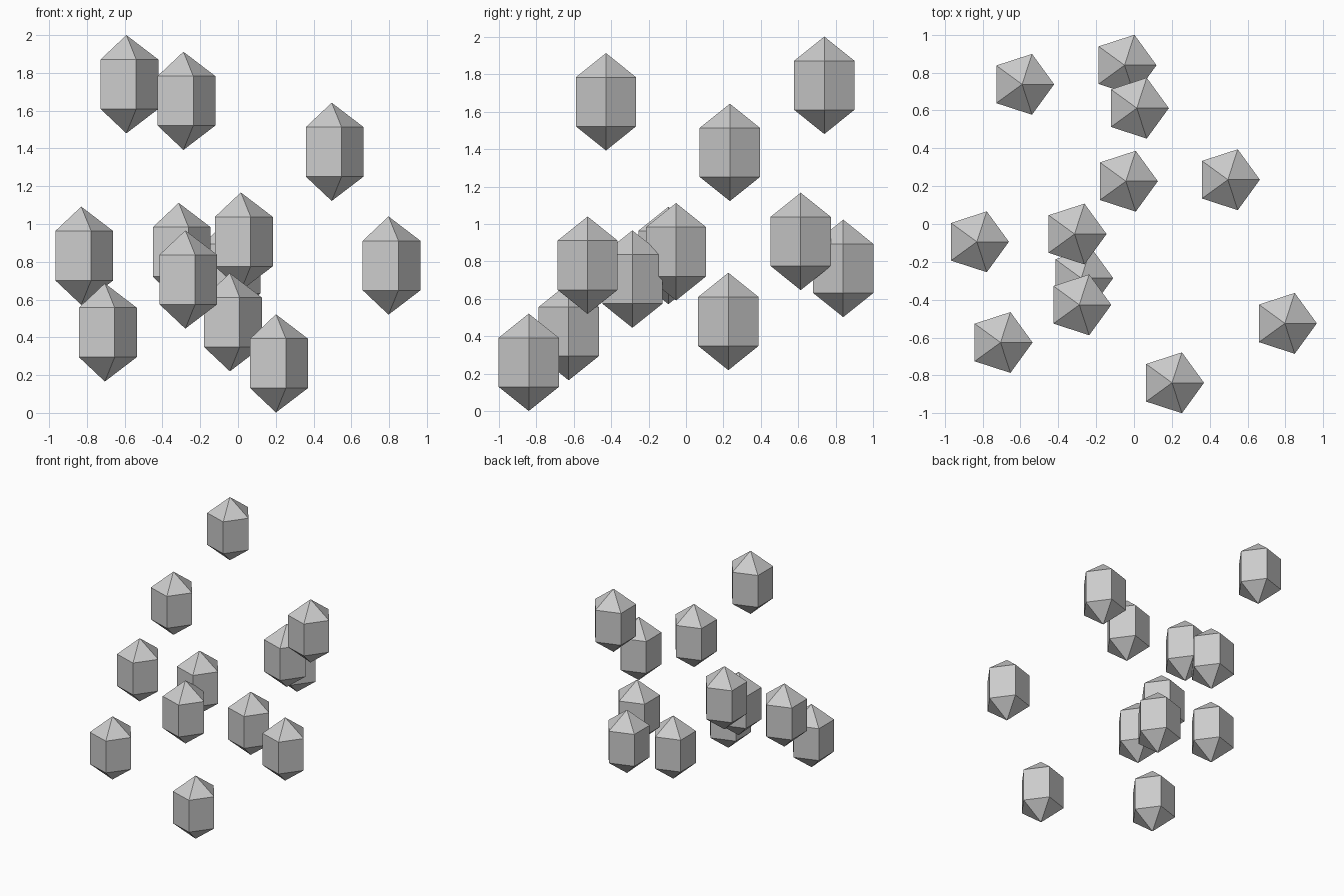
import bpy, bmesh, math

if "Cube" in bpy.data.objects:
    bpy.data.objects.remove(bpy.data.objects["Cube"])

RADIUS, RING, TIP = 0.169, 0.131, 0.26   # girdle radius, half prism height, half total height

grey = bpy.data.materials.new("plain grey")
grey.diffuse_color = (0.6, 0.6, 0.6, 1)
grey.use_nodes = True
grey.node_tree.nodes["Principled BSDF"].inputs["Base Color"].default_value = grey.diffuse_color

# One shared mesh: five-sided prism with a pyramid on each end
bm = bmesh.new()
rings = [[bm.verts.new((RADIUS * math.cos(a), RADIUS * math.sin(a), z))
          for a in (math.tau * i / 5 for i in range(5))] for z in (-RING, RING)]
bottom, top = bm.verts.new((0, 0, -TIP)), bm.verts.new((0, 0, TIP))
low, high = rings
for i in range(5):
    j = (i + 1) % 5
    bm.faces.new((low[i], low[j], high[j], high[i]))
    bm.faces.new((high[i], high[j], top))
    bm.faces.new((low[j], low[i], bottom))
bmesh.ops.recalc_face_normals(bm, faces=bm.faces)
mesh = bpy.data.meshes.new("crystal")
bm.to_mesh(mesh)
bm.free()
mesh.materials.append(grey)

# Floating crystals at their centres
centres = [
    (-0.591, 0.738, 1.740), (-0.050, 0.839, 0.763), (0.015, 0.612, 0.907),
    (-0.043, 0.226, 0.480), (0.496, 0.234, 1.382), (-0.830, -0.094, 0.832),
    (-0.314, -0.053, 0.852), (-0.279, -0.286, 0.706), (-0.289, -0.427, 1.652),
    (-0.705, -0.626, 0.426), (0.797, -0.525, 0.780), (0.201, -0.839, 0.262),
]
for n, c in enumerate(centres, 1):
    ob = bpy.data.objects.new(f"crystal_{n}", mesh)
    ob.location = c
    bpy.context.collection.objects.link(ob)
